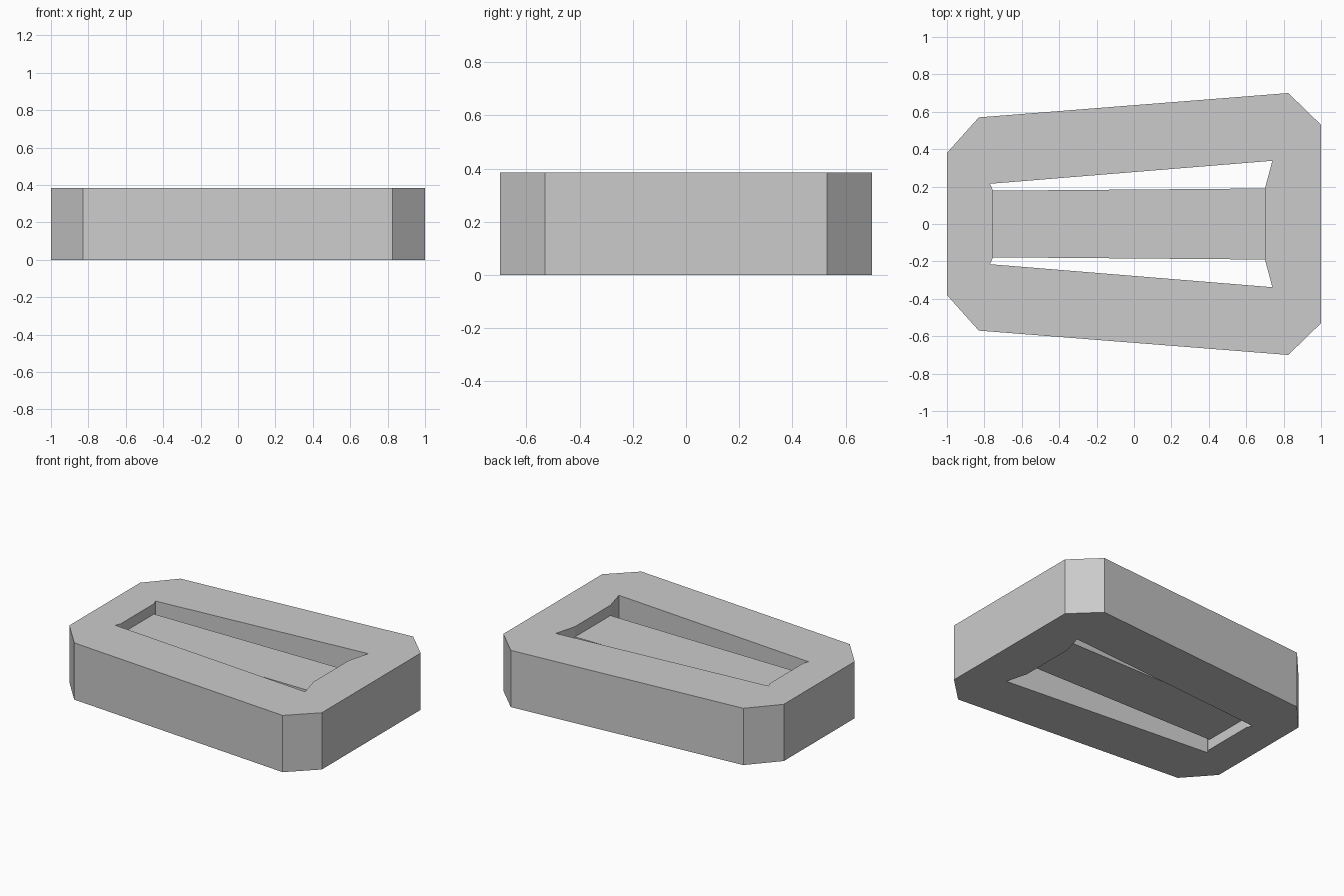
import bpy
import bmesh

cube = bpy.data.objects.get("Cube")
if cube:
    bpy.data.objects.remove(cube, do_unlink=True)

HEIGHT = 0.385
RECESS = 0.07

grey = bpy.data.materials.new("light grey")
grey.use_nodes = True
grey.diffuse_color = (0.6, 0.6, 0.6, 1)
grey.node_tree.nodes["Principled BSDF"].inputs["Base Color"].default_value = (0.6, 0.6, 0.6, 1)


def mirrored(half):
    """Close a half outline (y > 0) by mirroring it across the x axis."""
    return half + [(x, -y) for x, y in reversed(half)]


def finish(name, bm):
    bmesh.ops.recalc_face_normals(bm, faces=bm.faces)
    mesh = bpy.data.meshes.new(name)
    bm.to_mesh(mesh)
    bm.free()
    mesh.materials.append(grey)
    obj = bpy.data.objects.new(name, mesh)
    bpy.context.collection.objects.link(obj)
    return obj


def loop(bm, outline, z):
    return [bm.verts.new((x, y, z)) for x, y in outline]


def bridge(bm, a, b):
    for i in range(len(a)):
        j = (i + 1) % len(a)
        bm.faces.new((a[i], a[j], b[j], b[i]))


# Chamfered tapered outer rim and the flared opening inside it
outer = mirrored([(1, 0.53), (0.825, 0.70), (-0.83, 0.57), (-1, 0.38)])
inner = mirrored([(0.70, 0.19), (0.74, 0.338), (-0.77, 0.215), (-0.755, 0.18)])

# Frame: four loops joined into a closed ring
bm = bmesh.new()
rings = [loop(bm, o, z) for o, z in
         ((outer, 0), (outer, HEIGHT), (inner, HEIGHT), (inner, 0))]
for k in range(4):
    bridge(bm, rings[k], rings[(k + 1) % 4])
finish("frame", bm)

# Centre bar: sunk below both frame faces, spanning the opening
bar = mirrored([(0.70, 0.19), (-0.755, 0.178)])
bm = bmesh.new()
low, high = loop(bm, bar, RECESS), loop(bm, bar, HEIGHT - RECESS)
bridge(bm, low, high)
bm.faces.new(low)
bm.faces.new(high)
finish("centre_bar", bm)
